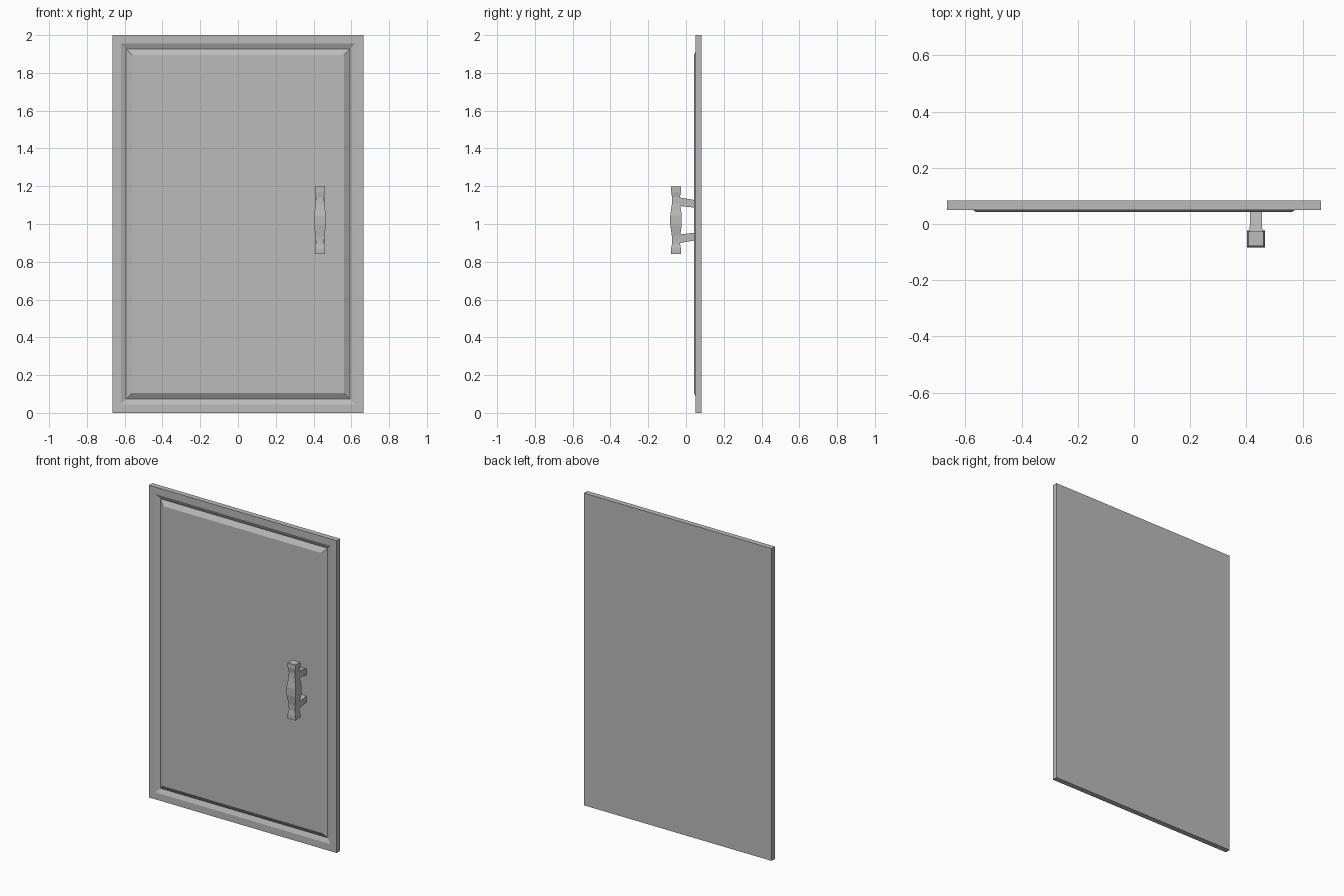
import bpy, bmesh

old = bpy.data.objects.get("Cube")
if old:
    bpy.data.objects.remove(old, do_unlink=True)

grey = bpy.data.materials.new("mid_grey")
grey.use_nodes = True
colour = (0.5, 0.5, 0.5, 1)
grey.diffuse_color = colour
grey.node_tree.nodes["Principled BSDF"].inputs["Base Color"].default_value = colour


def loft(name, rings):
    """Join matching rings of points with quads and cap both ends."""
    bm = bmesh.new()
    loops = [[bm.verts.new(p) for p in ring] for ring in rings]
    for a, b in zip(loops, loops[1:]):
        for i in range(4):
            j = (i + 1) % 4
            bm.faces.new((a[i], a[j], b[j], b[i]))
    bm.faces.new(loops[0])
    bm.faces.new(loops[-1])
    bmesh.ops.recalc_face_normals(bm, faces=bm.faces)
    mesh = bpy.data.meshes.new(name)
    bm.to_mesh(mesh)
    bm.free()
    mesh.materials.append(grey)
    obj = bpy.data.objects.new(name, mesh)
    bpy.context.collection.objects.link(obj)
    return obj


CORNERS = ((-1, -1), (1, -1), (1, 1), (-1, 1))
WIDTH, HEIGHT = 0.665, 1.0


def door_ring(inset, y):
    return [(sx * (WIDTH - inset), y, HEIGHT + sz * (HEIGHT - inset))
            for sx, sz in CORNERS]


# Door slab: back, front rim, sloped groove and raised centre panel
door_steps = [(0, 0.083), (0, 0.049), (0.045, 0.049), (0.073, 0.062),
              (0.104, 0.042)]
loft("door_panel", [door_ring(*step) for step in door_steps])

# Handle grip: square section, flared ends and a swollen middle
GRIP_X, GRIP_Y, GRIP_Z = 0.434, -0.053, 1.02
half = [(0.178, 0.027), (0.15, 0.027), (0.122, 0.022), (0.085, 0.023),
        (0.025, 0.032)]
profile = half + [(-z, r) for z, r in reversed(half)]
loft("handle_grip", [
    [(GRIP_X + sx * r, GRIP_Y + sy * r * 0.95, GRIP_Z + z) for sx, sy in CORNERS]
    for z, r in profile])

# Two posts that lean towards each other at the door
for name, side in (("upper_handle_post", 1), ("lower_handle_post", -1)):
    ends = [(-0.05, 0.023, 0.1, 0.023), (0.052, 0.021, 0.086, 0.02)]
    loft(name, [
        [(GRIP_X + sx * w, y, GRIP_Z + side * z + sz * h) for sx, sz in CORNERS]
        for y, w, z, h in ends])
